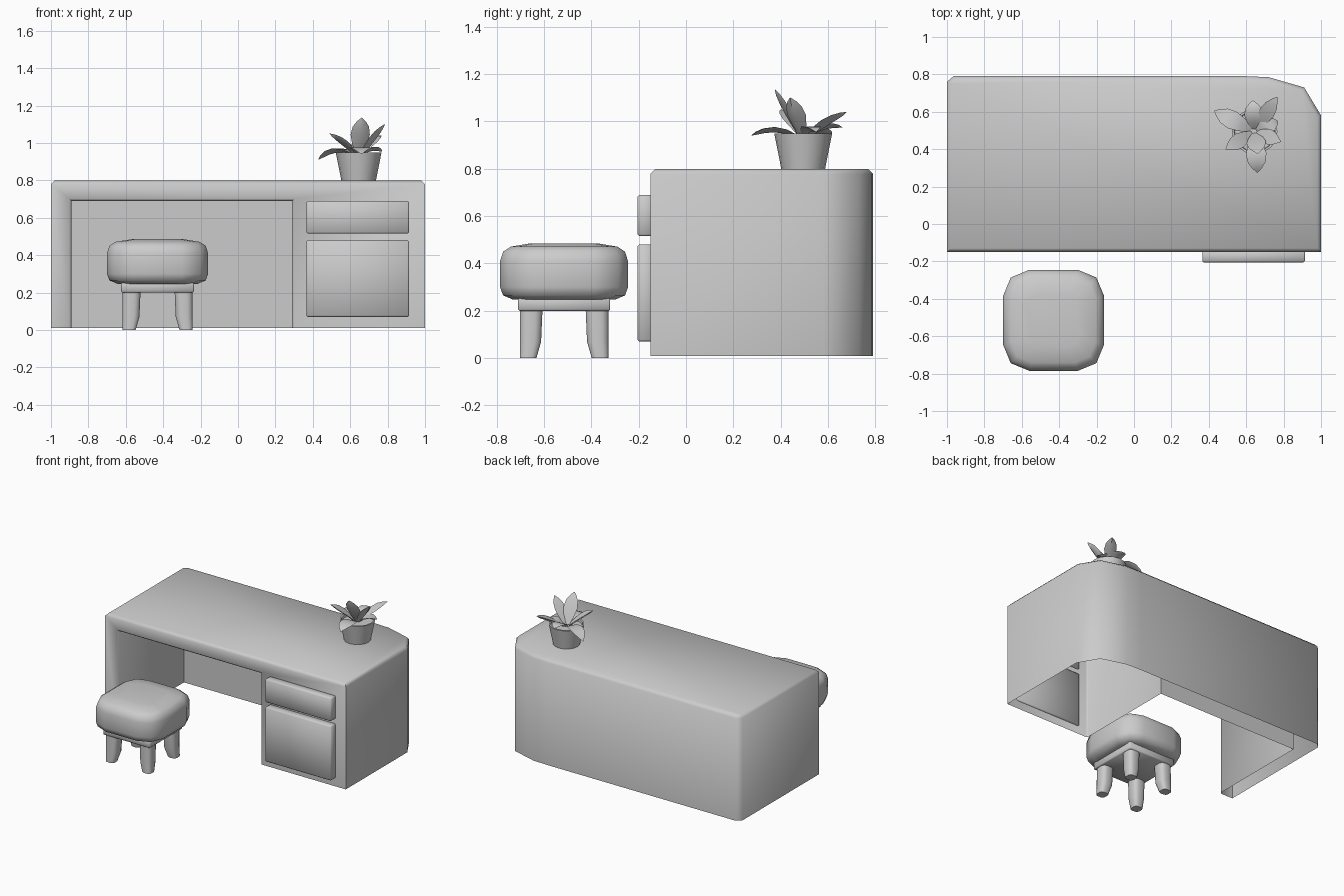
import bpy, bmesh, math
from mathutils import Vector

if "Cube" in bpy.data.objects:
    bpy.data.objects.remove(bpy.data.objects["Cube"])


def finish(name, bm, angle=50):
    bmesh.ops.recalc_face_normals(bm, faces=bm.faces)
    me = bpy.data.meshes.new(name)
    bm.to_mesh(me)
    bm.free()
    ob = bpy.data.objects.new(name, me)
    bpy.context.collection.objects.link(ob)
    bpy.ops.object.select_all(action='DESELECT')
    ob.select_set(True)
    bpy.context.view_layer.objects.active = ob
    bpy.ops.object.shade_smooth_by_angle(angle=math.radians(angle))
    return ob


def loft(name, rings, angle=50):
    bm = bmesh.new()
    vs = [[bm.verts.new(p) for p in r] for r in rings]
    n = len(vs[0])
    for a, b in zip(vs, vs[1:]):
        for i in range(n):
            j = (i + 1) % n
            bm.faces.new((a[i], a[j], b[j], b[i]))
    bm.faces.new(vs[0])
    bm.faces.new(vs[-1])
    return finish(name, bm, angle)


def box(name, x0, x1, y0, y1, z0, z1, bevel):
    bm = bmesh.new()
    bmesh.ops.create_cube(bm, size=1)
    for v in bm.verts:
        v.co = Vector(((x0 + x1) / 2 + v.co.x * (x1 - x0),
                       (y0 + y1) / 2 + v.co.y * (y1 - y0),
                       (z0 + z1) / 2 + v.co.z * (z1 - z0)))
    bmesh.ops.bevel(bm, geom=bm.edges[:], offset=bevel, segments=1, affect='EDGES')
    return finish(name, bm, 50)


def rounded_square(cx, cy, half, r, z, steps=2):
    pts = []
    for q in range(4):
        mid = math.radians(45 + 90 * q)
        ox = math.copysign(half - r, math.cos(mid))
        oy = math.copysign(half - r, math.sin(mid))
        for k in range(steps + 1):
            a = math.radians(90 * q + 90 * k / steps)
            pts.append((cx + ox + r * math.cos(a), cy + oy + r * math.sin(a), z))
    return pts


# Desk shell: open underneath, with a recessed kneehole
X0, X1, KZ, KY, FY, B, T = -0.89, 0.29, 0.69, 0.63, -0.15, 0.01, 0.798
plan = [(-1, FY), (1, FY), (1, 0.58), (0.91, 0.73), (0.72, 0.785), (0.6, 0.79),
        (-0.965, 0.79), (-1, 0.76)]
bm = bmesh.new()
low = [bm.verts.new((x, y, B)) for x, y in plan]
top = [bm.verts.new((x, y, T)) for x, y in plan]
for i in range(1, len(plan)):
    j = (i + 1) % len(plan)
    bm.faces.new((low[i], low[j], top[j], top[i]))
bm.faces.new(top)
hole = [(X0, B), (X0, KZ), (X1, KZ), (X1, B)]
front = [bm.verts.new((x, FY, z)) for x, z in hole]
back = [bm.verts.new((x, KY, z)) for x, z in hole]
bm.faces.new([low[0]] + front + [low[1], top[1], top[0]])
for i in range(3):
    bm.faces.new((front[i], front[i + 1], back[i + 1], back[i]))
bm.faces.new(back)
bmesh.ops.recalc_face_normals(bm, faces=bm.faces)
rim = [e for e in bm.edges if all(abs(v.co.z - T) < 1e-5 for v in e.verts)]
bmesh.ops.bevel(bm, geom=rim, offset=0.02, segments=1, affect='EDGES')
lip = [e for e in bm.edges if len(e.link_faces) == 2 and
       all(abs(v.co.y - FY) < 1e-5 and X0 - .01 < v.co.x < X1 + .01
           and v.co.z < KZ + .01 for v in e.verts)]
bmesh.ops.bevel(bm, geom=lip, offset=0.012, segments=1, affect='EDGES')
finish("desk_body", bm, 50)

# Drawer fronts
box("upper_drawer", 0.365, 0.915, -0.205, -0.14, 0.515, 0.69, 0.008)
box("lower_drawer", 0.365, 0.915, -0.205, -0.14, 0.07, 0.48, 0.008)

# Stool: cushion, base plate and four tapered legs
SX, SY = -0.43, -0.515
cushion = [(0.215, 0.11, 0.247), (0.258, 0.13, 0.265), (0.27, 0.14, 0.30), (0.27, 0.14, 0.41),
           (0.257, 0.13, 0.45), (0.225, 0.11, 0.471), (0.14, 0.06, 0.485)]
loft("stool_cushion", [rounded_square(SX, SY, h, r, z) for h, r, z in cushion], 70)
box("stool_base", SX - .195, SX + .195, SY - .195, SY + .195, 0.20, 0.26, 0.006)
for sx, xn in ((-1, "left"), (1, "right")):
    for sy, yn in ((-1, "front"), (1, "back")):
        rings = []
        for h, z in ((0.035, 0.0), (0.045, 0.07), (0.048, 0.21)):
            o = 0.187 - h
            rings.append(rounded_square(SX + sx * o, SY + sy * o, h, h * 0.6, z))
        loft(f"stool_{yn}_{xn}_leg", rings, 50)

# Plant pot with sunken soil
PX, PY = 0.645, 0.495


def circle(r, z, n=16):
    return [(PX + r * math.cos(2 * math.pi * i / n), PY + r * math.sin(2 * math.pi * i / n), z)
            for i in range(n)]


loft("plant_pot", [circle(0.092, T - .002), circle(0.122, 0.948), circle(0.11, 0.948),
                   circle(0.107, 0.93)])


# Leaves: diamond cross-sections along an arching curve
def leaf(i, tip, lift, width):
    tip = Vector(tip)
    base = Vector((PX, PY, 0.935)) + (tip - Vector((PX, PY, tip.z))) * 0.1
    ctrl = (base + tip) / 2 + Vector((0, 0, lift))
    rings = []
    for t, w in ((0, .3), (.25, .75), (.5, 1), (.72, .85), (.88, .45), (1, .03)):
        p = base * (1 - t) ** 2 + ctrl * 2 * t * (1 - t) + tip * t * t
        d = ((ctrl - base) * (1 - t) + (tip - ctrl) * t).normalized()
        side = d.cross(Vector((0, 0, 1))).normalized()
        up = side.cross(d)
        s, u = side * width * w, up * (0.004 + 0.01 * w) * min(1, w * 3)
        rings.append([p - s + u * .6, p + u * .6, p + s + u * .6, p - u])
    loft(f"leaf_{i}", rings, 60)


tips = [((0.43, 0.605, 0.91), 0.08, 0.05), ((0.765, 0.68, 1.04), 0.02, 0.042),
        ((0.66, 0.275, 0.94), 0.06, 0.055), ((0.785, 0.44, 1.10), 0.01, 0.042),
        ((0.49, 0.40, 1.05), 0.02, 0.042), ((0.662, 0.375, 1.135), 0.01, 0.052),
        ((0.635, 0.66, 0.975), 0.05, 0.05), ((0.77, 0.55, 0.955), 0.05, 0.042)]
for i, (tip, lift, width) in enumerate(tips, 1):
    leaf(i, tip, lift, width)
